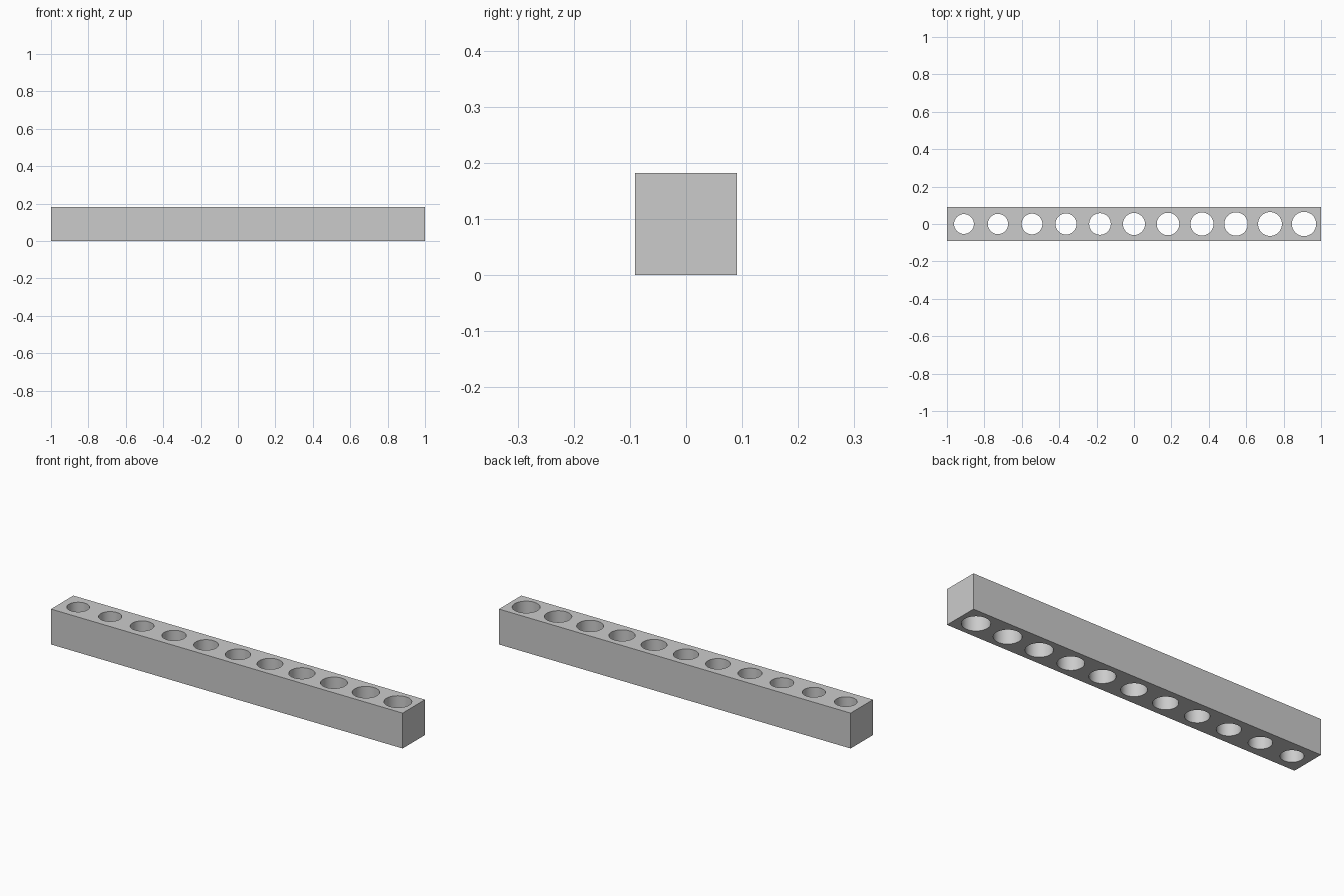
import bpy, bmesh
from mathutils import Matrix

cube = bpy.data.objects.get("Cube")
if cube:
    bpy.data.objects.remove(cube, do_unlink=True)

HOLES = 11
LENGTH = 2.0
SIDE = LENGTH / HOLES
R_SMALL, R_LARGE = 0.053, 0.065

grey = bpy.data.materials.new("light grey")
grey.use_nodes = True
colour = (0.6, 0.6, 0.6, 1)
grey.diffuse_color = colour
grey.node_tree.nodes["Principled BSDF"].inputs["Base Color"].default_value = colour


def add_object(name, bm):
    bmesh.ops.recalc_face_normals(bm, faces=bm.faces)
    mesh = bpy.data.meshes.new(name)
    bm.to_mesh(mesh)
    bm.free()
    mesh.materials.append(grey)
    obj = bpy.data.objects.new(name, mesh)
    bpy.context.collection.objects.link(obj)
    return obj


# Square bar resting on the ground
bm = bmesh.new()
bmesh.ops.create_cube(bm, size=1, matrix=Matrix.Translation((0, 0, SIDE / 2))
                      @ Matrix.Diagonal((LENGTH, SIDE, SIDE, 1)))
bar = add_object("gauge_bar", bm)

# Row of cylinders, growing steadily towards +x
bm = bmesh.new()
for i in range(HOLES):
    radius = R_SMALL + (R_LARGE - R_SMALL) * i / (HOLES - 1)
    x = (i + 0.5) * SIDE - LENGTH / 2
    bmesh.ops.create_cone(bm, cap_ends=True, segments=64, radius1=radius,
                          radius2=radius, depth=SIDE * 2,
                          matrix=Matrix.Translation((x, 0, SIDE / 2)))
cutter = add_object("hole_cutter", bm)
cutter.hide_render = True

# Drill the holes right through
drill = bar.modifiers.new("drill", 'BOOLEAN')
drill.operation = 'DIFFERENCE'
drill.solver = 'EXACT'
drill.object = cutter
bpy.ops.object.select_all(action='DESELECT')
bar.select_set(True)
bpy.context.view_layer.objects.active = bar
bpy.ops.object.modifier_apply(modifier=drill.name)
bpy.data.objects.remove(cutter, do_unlink=True)

# Round hole walls, crisp rims and edges
bpy.ops.object.shade_smooth_by_angle()
